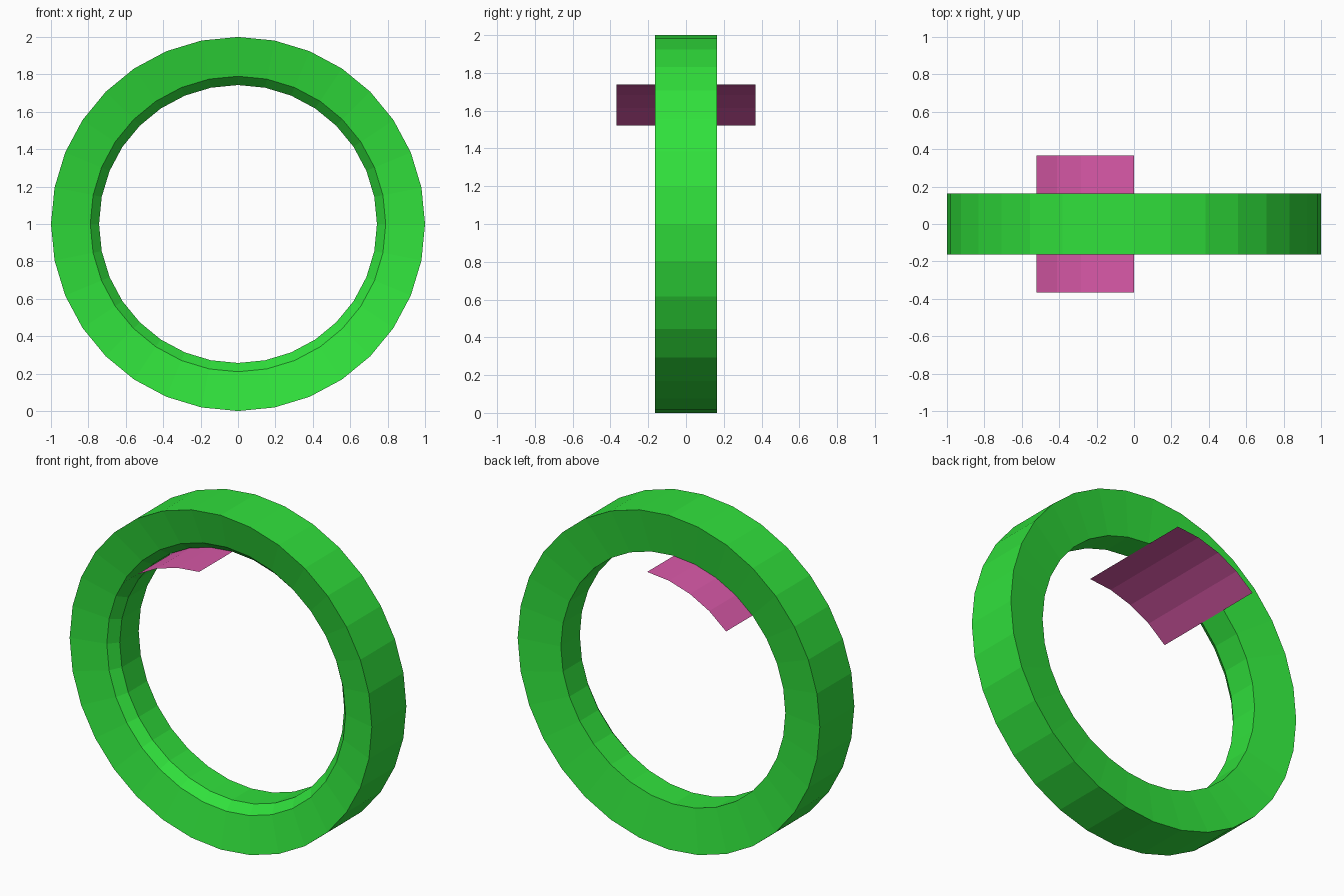
import bpy, bmesh
from math import sin, cos, radians, tau

if "Cube" in bpy.data.objects:
    bpy.data.objects.remove(bpy.data.objects["Cube"])

SIDES = 32


def material(name, rgb):
    m = bpy.data.materials.new(name)
    m.diffuse_color = (*rgb, 1)
    m.use_nodes = True
    m.node_tree.nodes["Principled BSDF"].inputs["Base Color"].default_value = m.diffuse_color
    return m


def sweep(name, profile, start, steps, closed, mat):
    """Sweep a (radius, y) profile around the y axis at z = 1."""
    bm = bmesh.new()
    rings = []
    for i in range(steps if closed else steps + 1):
        a = start + tau * i / SIDES
        rings.append([bm.verts.new((r * cos(a), y, 1 + r * sin(a))) for r, y in profile])
    n = len(profile)
    for i in range(steps):
        p, q = rings[i], rings[(i + 1) % len(rings)]
        for j in range(n if closed else n - 1):
            k = (j + 1) % n
            bm.faces.new((p[j], p[k], q[k], q[j]))
    bmesh.ops.recalc_face_normals(bm, faces=bm.faces)
    me = bpy.data.meshes.new(name)
    bm.to_mesh(me)
    bm.free()
    me.materials.append(mat)
    ob = bpy.data.objects.new(name, me)
    bpy.context.collection.objects.link(ob)
    return ob


# Ring: dished front face, inner bevel, straight bore, slightly dished back
ring_profile = [(1.0, -0.163), (0.79, -0.112), (0.743, -0.057),
                (0.743, 0.122), (1.0, 0.163)]
sweep("ring", ring_profile, 0, SIDES, True, material("green", (0.03, 0.75, 0.045)))

# Thin curved plate lining the upper left of the bore
plate = sweep("curved_plate", [(0.739, -0.367), (0.739, 0.367)], radians(90), 4, False,
              material("pink", (0.69, 0.10, 0.39)))
# Plate faces outward, away from the ring axis
if plate.data.polygons[0].normal.z < 0:
    plate.data.flip_normals()
